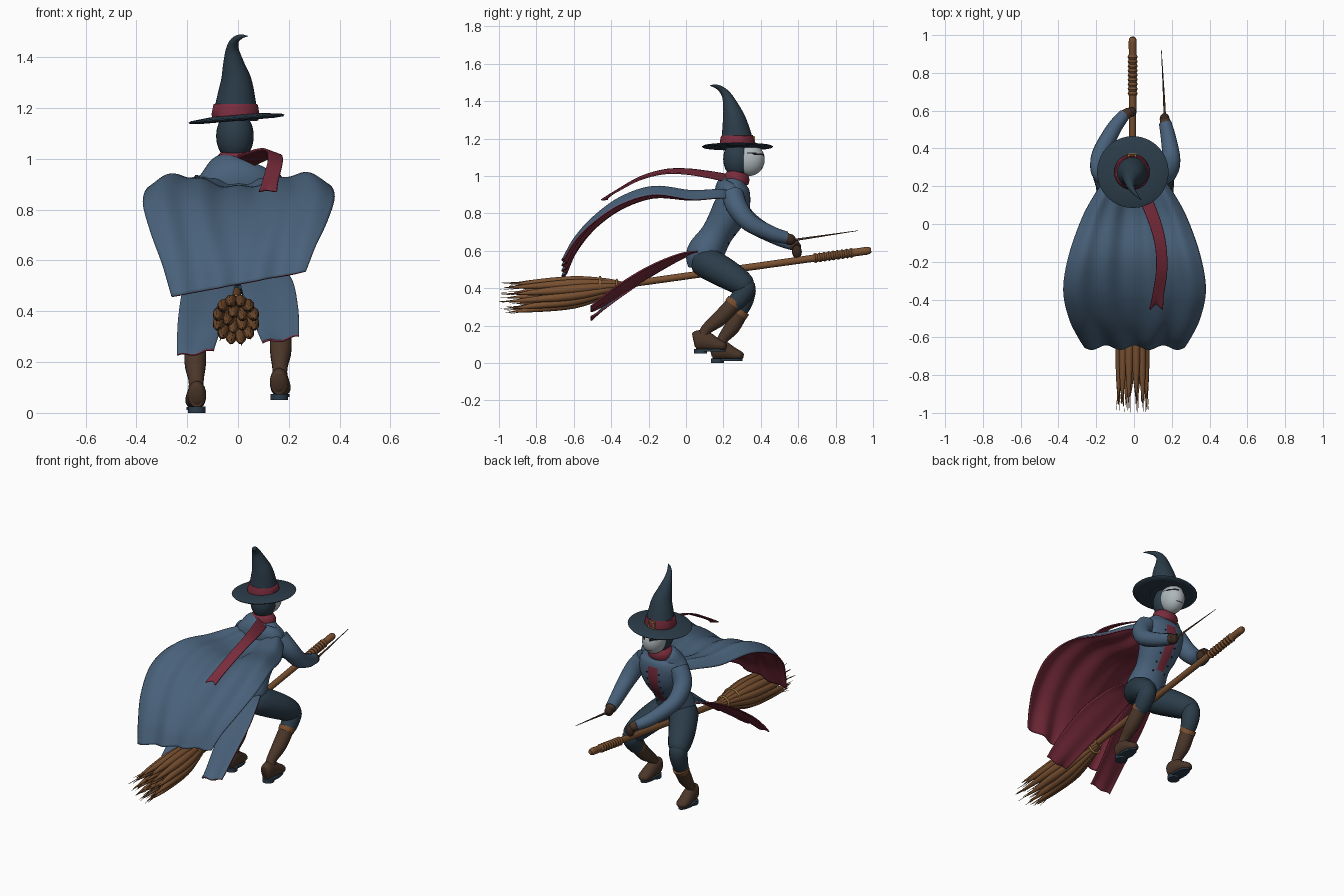
import bpy, bmesh, math, random
from mathutils import Vector

cube = bpy.data.objects.get("Cube")
if cube:
    bpy.data.objects.remove(cube)
random.seed(4)


def material(name, r, g, b):
    m = bpy.data.materials.new(name)
    m.use_nodes = True
    m.diffuse_color = (r, g, b, 1)
    m.node_tree.nodes["Principled BSDF"].inputs["Base Color"].default_value = (r, g, b, 1)
    return m


BLUE = material("coat blue", .066, .12, .195)
DARK = material("dark slate", .024, .045, .066)
RED = material("maroon", .19, .025, .045)
WOOD = material("broom wood", .19, .08, .03)
BOOT = material("boot leather", .07, .037, .022)
GLOVE = material("dark leather", .04, .02, .014)
MASK = material("pale mask", .42, .47, .49)
GOLD = material("straw gold", .38, .22, .06)
BLACK = material("black", .008, .008, .01)


def spline(rows, n):
    """Catmull-Rom resampling of rows of numbers."""
    if n == 1:
        return rows
    p = [rows[0]] + list(rows) + [rows[-1]]
    out = []
    for i in range(1, len(p) - 2):
        for k in range(n):
            t = k / n
            out.append([.5 * (2*b + (c-a)*t + (2*a-5*b+4*c-d)*t*t + (3*b-a-3*c+d)*t**3)
                        for a, b, c, d in zip(p[i-1], p[i], p[i+1], p[i+2])])
    return out + [rows[-1]]


def finish(name, bm, mats, angle=50):
    me = bpy.data.meshes.new(name)
    bm.to_mesh(me)
    bm.free()
    ob = bpy.data.objects.new(name, me)
    bpy.context.collection.objects.link(ob)
    for m in mats:
        me.materials.append(m)
    bpy.ops.object.select_all(action='DESELECT')
    ob.select_set(True)
    bpy.context.view_layer.objects.active = ob
    bpy.ops.object.shade_smooth_by_angle(angle=math.radians(angle))
    return ob


def tube(name, rows, mats, sides=16, n=5, rule=None):
    """Loft of ellipses; each row is x, y, z, half width, optional half depth."""
    rows = spline([list(r) + [r[3]] * (5 - len(r)) for r in rows], n)
    pts = [Vector(r[:3]) for r in rows]
    bm = bmesh.new()
    rings = []
    for i, r in enumerate(rows):
        t = (pts[min(i+1, len(pts)-1)] - pts[max(i-1, 0)]).normalized()
        side = (Vector((1, 0, 0)) - t * t.x).normalized()
        up = t.cross(side)
        rings.append([bm.verts.new(pts[i] + side * math.cos(a) * max(r[3], .0005)
                                   + up * math.sin(a) * max(r[4], .0005))
                      for a in (math.tau * (k + .5) / sides for k in range(sides))])
    for a, b in zip(rings, rings[1:]):
        for k in range(sides):
            j = (k + 1) % sides
            bm.faces.new((a[k], a[j], b[j], b[k]))
    bm.faces.new(rings[0])
    bm.faces.new(rings[-1])
    bmesh.ops.recalc_face_normals(bm, faces=bm.faces)
    if rule:
        for f in bm.faces:
            f.material_index = rule(f)
    return finish(name, bm, mats)


def sheet(name, rows, point, mats, nu=32, n=6, thick=.008):
    """Cloth whose upper side uses the first material and underside the second."""
    rows = spline(rows, n)
    bm = bmesh.new()
    g = [[bm.verts.new(point(r, 2*k/nu - 1, i/(len(rows)-1))) for k in range(nu + 1)]
         for i, r in enumerate(rows)]
    for a, b in zip(g, g[1:]):
        for k in range(nu):
            bm.faces.new((a[k], b[k], b[k+1], a[k+1]))
    ob = finish(name, bm, mats, 60)
    mod = ob.modifiers.new("thickness", 'SOLIDIFY')
    mod.thickness = thick
    mod.material_offset = len(mats) - 1
    mod.material_offset_rim = len(mats) - 1


def ball(name, centre, size, mats, seg=24, rule=None):
    bm = bmesh.new()
    bmesh.ops.create_uvsphere(bm, u_segments=seg, v_segments=seg, radius=1)
    for v in bm.verts:
        v.co = Vector([c + s * k for c, s, k in zip(centre, size, v.co)])
    if rule:
        for f in bm.faces:
            f.material_index = rule(f)
    return finish(name, bm, mats)


# Broom handle, grip binding and bristles
def on_handle(y):
    return (-.007, y, .465 + .14 * y)


tube("broom_handle", [(*on_handle(y), r) for y, r in
     ((-.5, .018), (0, .019), (.5, .019), (.9, .021), (.97, .021), (.99, .012))], [WOOD])
tube("grip_binding", [(*on_handle(.68 + .012 * i), .021 + .006 * (i % 2)) for i in range(19)],
     [WOOD], n=1)
for ring, count in ((.07, 12), (.03, 5)):
    for i in range(count):
        a = math.tau * (i + .5) / count
        c, s = math.cos(a) * ring, math.sin(a) * ring
        end = -.9 - random.random() * .09
        tube("bristle_clump", [(-.008 + c*k, y, z + s*k, r) for y, z, k, r in
             ((-.33, .41, .2, .009), (-.43, .4, .55, .018), (-.6, .378, .93, .026),
              (-.8, .36, 1.05, .018), (end, .348, 1.12, .001))], [WOOD], 8, 4)
        for j in range(3):
            q = random.uniform(.85, 1.3)
            tube("stray_straw", [(-.008 + c, -.75, .364 + s, .004),
                 (-.008 + c*q, -.93 - random.random()*.07, .348 + s*q, .001)], [WOOD], 4, 1)
for y, r in ((-.46, .056), (-.37, .04)):
    bpy.ops.mesh.primitive_torus_add(major_radius=r, minor_radius=.006, major_segments=32,
                                     minor_segments=8, location=(-.008, y, .405),
                                     rotation=(math.pi/2, 0, 0))
    ob = bpy.context.object
    ob.name = "broom_cord"
    ob.data.materials.append(GOLD)
    bpy.ops.object.shade_smooth()

# Coat body with a maroon shirt panel and buttons
torso = tube("coat_body", [(0, .08, .5, .09, .07), (0, .1, .58, .12, .1), (0, .165, .69, .105, .085),
             (0, .235, .81, .135, .098), (0, .26, .9, .145, .085), (0, .262, .95, .11, .065),
             (0, .27, .99, .06, .05)], [BLUE, RED], 40,
             rule=lambda f: int(f.normal.y > .3 and .64 < f.calc_center_median().z < .9
                                and abs(f.calc_center_median().x) < .026))
bpy.context.view_layer.update()
for s in (-1, 1):
    for i in range(6):
        hit, loc, _, _ = torso.ray_cast((s * .042, 1, .64 + .045 * i), (0, -1, 0))
        if hit:
            ball("coat_button", loc, (.005, .005, .005), [BLACK], 8)
tube("shoulder_cowl", [(-.01, .235, .88, .165, .08), (-.015, .24, .925, .15, .085),
     (-.018, .255, .96, .11, .075), (-.014, .265, .972, .07, .055)], [BLUE], 24)

# Arms and gloves
arms = {"left": [(.12, .25, .9, .06), (.172, .275, .83, .057), (.197, .34, .75, .049),
                 (.183, .45, .695, .041), (.165, .535, .67, .034)],
        "right": [(-.12, .25, .9, .06), (-.172, .28, .82, .056), (-.175, .37, .735, .048),
                  (-.11, .5, .665, .04), (-.05, .58, .632, .032)]}
for name, rows in arms.items():
    tube(name + "_sleeve", rows, [BLUE])
ball("left_glove", (.162, .555, .66), (.026, .032, .03), [GLOVE])
ball("right_glove", (-.015, .593, .595), (.028, .026, .036), [GLOVE])
tube("left_glove_cuff", [(.168, .525, .673, .032), (.163, .55, .663, .027)], [BOOT], n=1)
tube("right_glove_cuff", [(-.055, .573, .637, .031), (-.025, .592, .618, .026)], [BOOT], n=1)
tube("wand", [(.164, .52, .65, .008), (.16, .64, .667, .006), (.145, .92, .708, .0015)], [BOOT], 8)

# Legs and boots: side sign, boot offset back and up
for side, s, dy, dz in (("left", 1, -.09, .05), ("right", -1, 0, 0)):
    x = .168 * s
    tube(side + "_thigh", [(.04*s, .07, .55, .07), (.07*s, .12, .53, .085), (.125*s, .22, .475, .08),
         (.16*s, .3, .425, .066), (.168*s, .335, .4, .045), (.168*s, .35, .39, .005)], [DARK])
    tube(side + "_shin", [(.165*s, .3, .43, .04), (.168*s, .32, .4, .054),
         (x, .305 + dy*.3, .32 + dz*.3, .05), (x, .265 + dy*.5, .24 + dz, .035)], [DARK])
    tube(side + "_boot_shaft", [(x, .29 + dy*.35, .27 + dz, .044), (x, .245 + dy*.7, .19 + dz, .042),
         (x*.98, .195 + dy, .125 + dz, .03), (x*.98, .18 + dy, .06 + dz, .034)], [BOOT])
    tube(side + "_boot_cuff", [(x, .297 + dy*.35, .283 + dz, .048),
         (x, .283 + dy*.38, .26 + dz, .047)], [WOOD], n=1)
    tube(side + "_boot_foot", [(x*.96, .13 + dy, .07 + dz, .02, .035), (x*.96, .145 + dy, .072 + dz, .034, .052),
         (x*.97, .19 + dy, .07 + dz, .038, .053), (x, .25 + dy, .05 + dz, .039, .036),
         (x, .29 + dy, .04 + dz, .034, .024), (x, .308 + dy, .036 + dz, .01, .012)], [BOOT])
    tube(side + "_boot_sole", [(x*.99, .218 + dy, z + dz, .036, .085) for z in (.012, .024)],
         [DARK], 24, 1)
    tube(side + "_boot_heel", [(x*.97, .168 + dy, z + dz, .035, .036) for z in (0, .025)], [DARK], 16, 1)

# Flying cape, sagging between two ridges: rows are y, z, half width, tilt
def cape_point(r, u, v):
    y, z, w, tilt = r
    flow = math.sin(math.pi * min(v * 1.1, 1)) ** .7
    sag = -.026 * math.cos(u * math.pi * 1.3) + .007 * math.cos(u * 16)
    return (.003 + u * w, y + .012 * v * math.cos(u * 11),
            z + tilt * u + sag * flow - .045 * u**8 * (1 - v))


sheet("cape", [(.24, .925, .155, 0), (.16, .915, .21, 0), (.03, .9, .28, 0), (-.17, .915, .35, .004),
      (-.35, .852, .378, .01), (-.5, .738, .348, .02), (-.6, .618, .3, .035), (-.655, .508, .265, .05)],
      cape_point, [BLUE, RED], 64)

# Coat tails: rows are y, z, inner x, outer x
for side, s in (("left", 1), ("right", -1)):
    def tail_point(r, u, v):
        a = (u * s + 1) / 2
        x = s * (r[2] + (r[3] - r[2]) * a)
        return (x, r[0], r[1] + .16 * x * v - .045 * (1 - a) * math.sin(math.pi * v)
                + .006 * math.sin(a * 9) * v)
    sheet(side + "_coat_tail", [(.06, .6, 0, .12), (-.04, .58, .002, .165), (-.2, .505, .02, .215),
          (-.36, .4, .06, .235), (-.46, .315, .085, .24), (-.51, .265, .095, .24)],
          tail_point, [BLUE, RED], 20)

# Scarf collar and streaming tail
tube("scarf_collar", [(-.01, .265, .955, .07, .05), (-.01, .268, .97, .08, .068),
     (-.01, .275, 1.0, .077, .066), (-.01, .28, 1.022, .06, .05)], [RED], 24)
sheet("scarf_tail", [(.02, .23, .99, .03), (.065, .13, 1.01, .034), (.115, 0, 1.028, .032),
      (.143, -.12, 1.026, .029), (.147, -.25, .99, .029), (.13, -.37, .925, .03), (.118, -.455, .875, .033)],
      lambda r, u, v: (r[0] + u*r[3], r[1] + .03*(1-abs(u))*v**12, r[2] - .02*u*(1-v)), [RED], 8)

# Head and mask with narrow eye slits and a mouth line
def mask_rule(f):
    c = f.calc_center_median()
    ax = abs(c.x + .01)
    eye = .014 < ax < .062 and abs(c.z - 1.116 - .08 * (ax - .03)) < .006
    return int(c.y > .33 and (eye or (ax < .028 and abs(c.z - 1.045) < .0025)))


ball("hair", (-.012, .275, 1.09), (.074, .076, .1), [DARK])
ball("mask", (-.01, .335, 1.088), (.068, .086, .088), [MASK, BLACK], 56, mask_rule)

# Curled hat with tilted brim, band and buckle
tube("hat_brim", [(-.006 - .085 * (z - 1.155), .275, z, r) for z, r in
     ((1.149, .15), (1.152, .185), (1.158, .19), (1.163, .18), (1.172, .1))], [DARK], 48, 1)
tube("hat_crown", [(-.01, .275, 1.155, .092), (-.008, .27, 1.22, .08), (-.007, .258, 1.3, .063),
     (-.017, .24, 1.37, .043), (-.022, .217, 1.43, .026), (-.012, .187, 1.465, .016),
     (.012, .155, 1.481, .009), (.038, .128, 1.483, .001)], [DARK], 24)
tube("hat_band", [(-.01, .275, 1.165, .092), (-.01, .275, 1.172, .095), (-.009, .271, 1.212, .088),
     (-.009, .271, 1.216, .082)], [RED], 32, 1)
for dx, dz, w, h in ((-.02, 0, .004, .02), (.02, 0, .004, .02), (0, .018, .024, .004), (0, -.018, .024, .004)):
    bpy.ops.mesh.primitive_cube_add(size=2, location=(-.01 + dx, .365 - dz*.2, 1.192 + dz))
    ob = bpy.context.object
    ob.name = "hat_buckle"
    ob.scale = (w, .005, h)
    ob.data.materials.append(GOLD)
